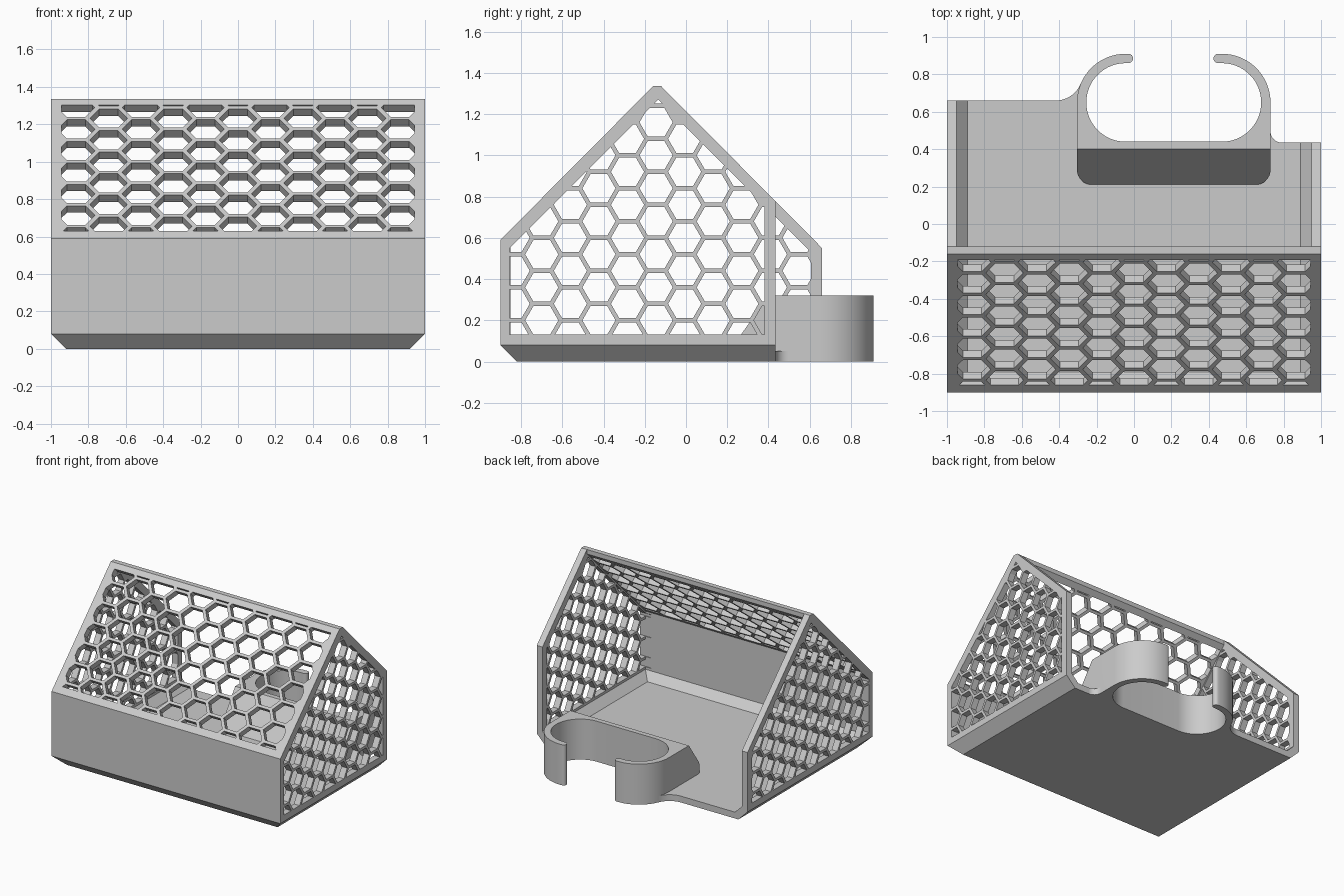
import bpy, bmesh, math
from mathutils import Vector

cube = bpy.data.objects.get("Cube")
if cube:
    bpy.data.objects.remove(cube, do_unlink=True)

grey = bpy.data.materials.new("light_grey")
grey.use_nodes = True
grey.diffuse_color = (0.6, 0.6, 0.6, 1)
grey.node_tree.nodes["Principled BSDF"].inputs["Base Color"].default_value = (0.6, 0.6, 0.6, 1)

# Mappings from profile coordinates (u, v) and depth w to space
R2 = math.sqrt(2)
side_map = lambda u, v, w: (w, u, v)
plan_map = lambda u, v, w: (u, v, w)
# Sloped roof: u along x, v is height, w measured along the slope normal
roof_map = lambda u, v, w: (u, v - 1.49 - w / R2, v + w / R2)


def prism(bm, pts, place, a, b):
    lo = [bm.verts.new(place(u, v, a)) for u, v in pts]
    hi = [bm.verts.new(place(u, v, b)) for u, v in pts]
    bm.faces.new(lo[::-1])
    bm.faces.new(hi)
    n = len(pts)
    for i in range(n):
        j = (i + 1) % n
        bm.faces.new((lo[i], lo[j], hi[j], hi[i]))


def slice_off(bm, point, normal):
    """Remove everything on the normal side of a plane and cap it."""
    geom = bm.verts[:] + bm.edges[:] + bm.faces[:]
    bmesh.ops.bisect_plane(bm, geom=geom, plane_co=point, plane_no=Vector(normal).normalized(),
                           clear_outer=True)
    rim = [e for e in bm.edges if e.is_boundary]
    bmesh.ops.holes_fill(bm, edges=rim, sides=0)


def make(name, bm):
    bmesh.ops.recalc_face_normals(bm, faces=bm.faces[:])
    me = bpy.data.meshes.new(name)
    bm.to_mesh(me)
    bm.free()
    me.materials.append(grey)
    ob = bpy.data.objects.new(name, me)
    bpy.context.collection.objects.link(ob)
    return ob


def cut(target, cutter):
    mod = target.modifiers.new("cut", "BOOLEAN")
    mod.operation = "DIFFERENCE"
    mod.solver = "EXACT"
    mod.object = cutter
    dg = bpy.context.evaluated_depsgraph_get()
    me = bpy.data.meshes.new_from_object(target.evaluated_get(dg))
    target.modifiers.clear()
    target.data = me
    bpy.data.objects.remove(cutter, do_unlink=True)


def arc(cx, cy, r, a0, a1, n=16):
    angles = [math.radians(a0 + (a1 - a0) * i / n) for i in range(n + 1)]
    return [(cx + r * math.cos(a), cy + r * math.sin(a)) for a in angles]


def clip_convex(poly, frame):
    """Clip a polygon to a convex counter-clockwise frame."""
    for i, (ax, ay) in enumerate(frame):
        bx, by = frame[(i + 1) % len(frame)]
        dist = lambda p: (bx - ax) * (p[1] - ay) - (by - ay) * (p[0] - ax)
        out = []
        for k, p in enumerate(poly):
            q = poly[k - 1]
            dp, dq = dist(p), dist(q)
            if dp * dq < 0:
                t = dq / (dq - dp)
                out.append((q[0] + t * (p[0] - q[0]), q[1] + t * (p[1] - q[1])))
            if dp >= 0:
                out.append(p)
        poly = out
    return poly


def area(poly):
    return 0.5 * sum(poly[i - 1][0] * p[1] - p[0] * poly[i - 1][1] for i, p in enumerate(poly))


def honeycomb(name, frame, centre, dx, pitch, fill, place, a, b):
    """Hexagonal hole cutters, trimmed to the frame."""
    bm = bmesh.new()
    half, rad = pitch / 2 * fill, dx * 2 / 3 * fill
    hexagon = [(rad, 0), (rad / 2, half), (-rad / 2, half),
               (-rad, 0), (-rad / 2, -half), (rad / 2, -half)]
    for i in range(-9, 10):
        for j in range(-12, 13):
            cx = centre[0] + i * dx
            cy = centre[1] + (j + (i % 2) / 2) * pitch
            poly = clip_convex([(cx + x, cy + y) for x, y in hexagon], frame)
            if len(poly) > 2 and area(poly) > 0.0002:
                prism(bm, poly, place, a, b)
    return make(name, bm)


# House shell: outer block with chamfered underside
bm = bmesh.new()
prism(bm, [(-0.9, 0), (0.66, 0), (0.66, 0.55), (-0.12, 1.335), (-0.16, 1.335), (-0.9, 0.59)],
      side_map, -1, 1)
for s in (-1, 1):
    slice_off(bm, (s * 0.92, 0, 0), (s, 0, -1))
slice_off(bm, (0, -0.82, 0), (0, -1, -1))
shell = make("house_shell", bm)

# Hollow interior, open at the back, sloped along the floor edges
bm = bmesh.new()
prism(bm, [(-0.85, 0.05), (1.2, 0.05), (1.2, 2), (-0.12, 2), (-0.12, 1.3), (-0.85, 0.57)],
      side_map, -0.95, 0.95)
for s in (-1, 1):
    slice_off(bm, (s * 0.89, 0, 0.05), (s, 0, -1))
slice_off(bm, (0, -0.79, 0.05), (0, -1, -1))
cut(shell, make("interior_cutter", bm))

# Shorter back edge on the left half
bm = bmesh.new()
prism(bm, [(-0.28, 0.435), (1.2, 0.435), (1.2, 1.2), (-0.28, 1.2)], plan_map, -0.5, 2)
cut(shell, make("back_cutter", bm))

# Honeycomb openings in both side walls
for s, back in ((1, 0.38), (-1, 0.605)):
    frame = [(-0.855, 0.13), (back, 0.13), (back, 1.135 - back), (-0.135, 1.27), (-0.855, 0.55)]
    cut(shell, honeycomb("side_cutter", frame, (-0.145, 0.2), 0.1386, 0.16, 0.87,
                         side_map, s * 0.9, s * 1.1))

# Honeycomb openings in the sloped roof
frame = [(-0.945, 0.63), (0.945, 0.63), (0.945, 1.3), (-0.945, 1.3)]
cut(shell, honeycomb("roof_cutter", frame, (0, 1.0), 0.173, 0.115, 0.87, roof_map, -0.12, 0.1))

# Open oval clip with a block that ramps down to the floor
LX, RX, CY = -0.045, 0.47, 0.65
outline = (arc(-0.225, 0.29, 0.08, 180, 270, 8) + arc(0.65, 0.29, 0.08, 270, 360, 8)
           + arc(RX, CY, 0.26, 0, 90) + arc(0.45, 0.885, 0.025, 90, 270, 8)
           + arc(RX, CY, 0.21, 90, -90, 32) + arc(LX, CY, 0.21, 270, 90, 32)
           + arc(-0.03, 0.885, 0.025, -90, 90, 8) + arc(LX, CY, 0.26, 90, 180))
bm = bmesh.new()
prism(bm, outline, plan_map, 0, 0.32)
slice_off(bm, (0, 0.4, 0.32), (0, -0.27, 0.19))
clip = make("oval_clip", bm)

# Rounded floor fillets where the clip meets the back edge
bm = bmesh.new()
prism(bm, arc(-0.42, 0.806, 0.146, 270, 337) + [(-0.26, 0.6), (-0.42, 0.6)], plan_map, 0, 0.05)
prism(bm, arc(0.79, 0.495, 0.06, 270, 180) + [(0.71, 0.495), (0.71, 0.4), (0.79, 0.4)],
      plan_map, 0, 0.05)
fillets = make("floor_fillets", bm)

# Smooth the curved walls, keep the edges crisp
for ob in (clip, fillets):
    bpy.ops.object.select_all(action="DESELECT")
    ob.select_set(True)
    bpy.context.view_layer.objects.active = ob
    bpy.ops.object.shade_smooth_by_angle(angle=math.radians(30))
